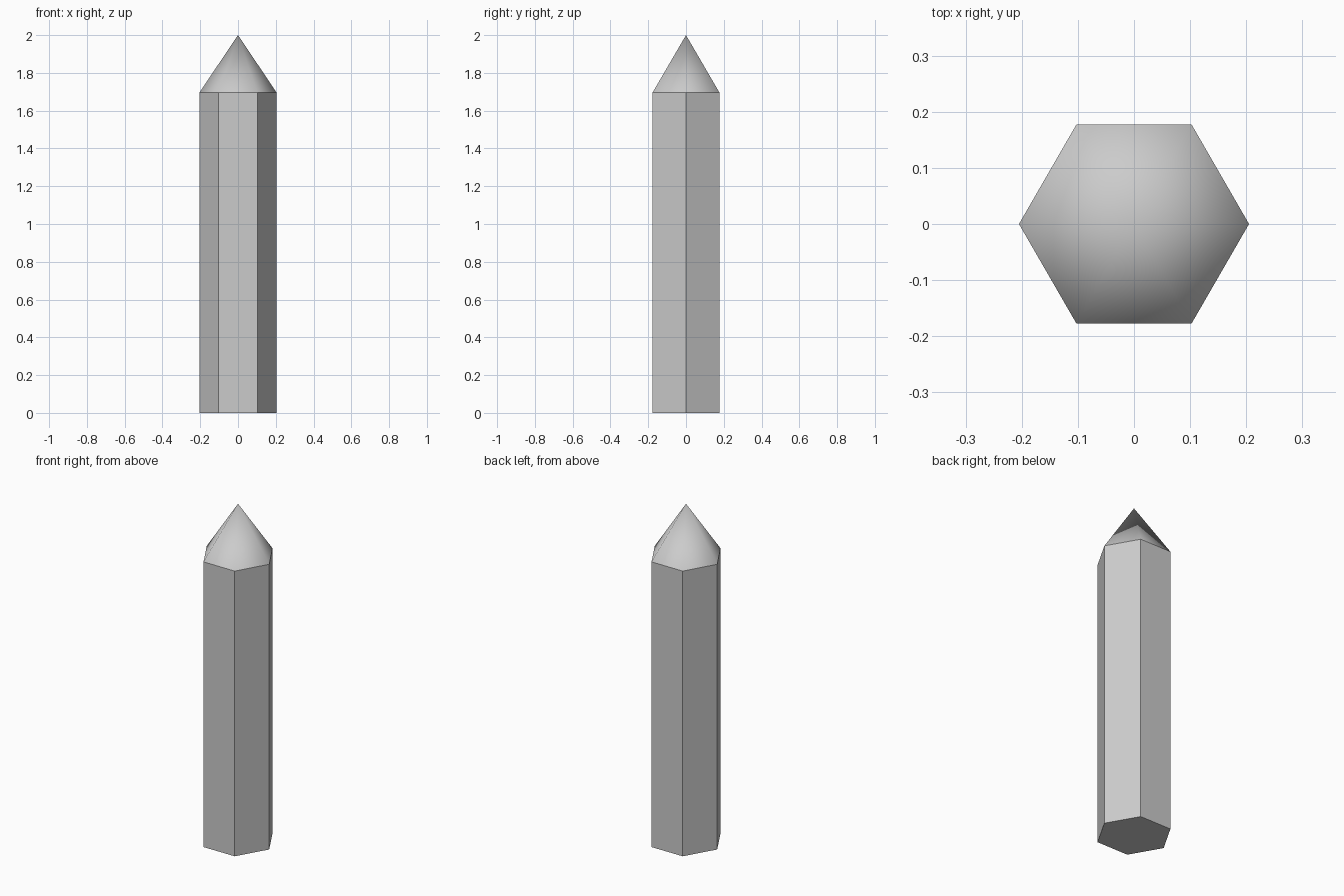
import bpy, bmesh, math

if "Cube" in bpy.data.objects:
    bpy.data.objects.remove(bpy.data.objects["Cube"])

RADIUS = 0.205
SHOULDER = 1.695
HEIGHT = 2.0


def hex_part(name, z0, z1, top_radius, smooth, drop_cap):
    """Six-sided cone or prism between two heights, corners on the x axis."""
    bpy.ops.mesh.primitive_cone_add(
        vertices=6, radius1=RADIUS, radius2=top_radius, depth=z1 - z0,
        location=(0, 0, (z0 + z1) / 2), rotation=(0, 0, math.radians(30)))
    obj = bpy.context.object
    obj.name = name
    bpy.ops.object.transform_apply(location=True, rotation=True, scale=True)

    # Remove the hidden cap where the two parts meet
    bm = bmesh.new()
    bm.from_mesh(obj.data)
    caps = [f for f in bm.faces if f.normal.z * drop_cap > 0.99]
    bmesh.ops.delete(bm, geom=caps, context='FACES_ONLY')
    for f in bm.faces:
        f.smooth = smooth
    bm.to_mesh(obj.data)
    bm.free()
    return obj


# Flat-sided hexagonal shaft
hex_part("shaft", 0, SHOULDER, RADIUS, smooth=False, drop_cap=1)

# Smooth-shaded pointed tip
hex_part("tip", SHOULDER, HEIGHT, 0, smooth=True, drop_cap=-1)
